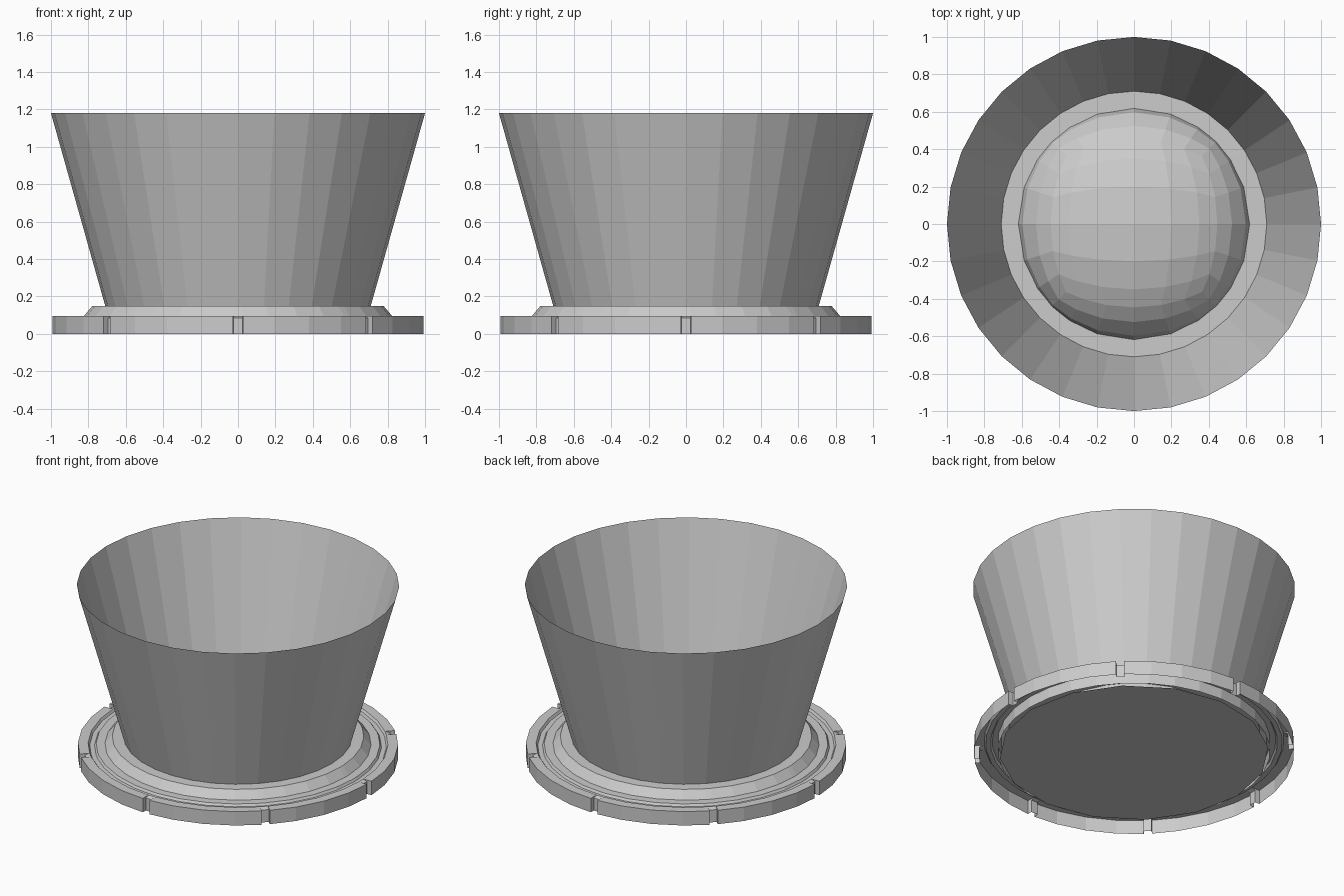
import bpy, bmesh
from math import cos, sin, radians, sqrt

if "Cube" in bpy.data.objects:
    bpy.data.objects.remove(bpy.data.objects["Cube"])


def make_object(name, bm):
    bmesh.ops.recalc_face_normals(bm, faces=bm.faces)
    mesh = bpy.data.meshes.new(name)
    bm.to_mesh(mesh)
    bm.free()
    obj = bpy.data.objects.new(name, mesh)
    bpy.context.collection.objects.link(obj)
    return obj


def revolve(name, stations):
    """Join a closed loop of (angle in degrees, profile) stations with quads."""
    bm = bmesh.new()
    rows = [[bm.verts.new((r * cos(radians(a)), r * sin(radians(a)), z)) for r, z in prof]
            for a, prof in stations]
    for row, nxt in zip(rows, rows[1:] + rows[:1]):
        for i in range(len(row) - 1):
            bm.faces.new((row[i], nxt[i], nxt[i + 1], row[i + 1]))
    bmesh.ops.remove_doubles(bm, verts=bm.verts, dist=1e-5)
    return make_object(name, bm)


SIDES = [i * 11.25 for i in range(32)]

# Open flared shade, a single thin wall
revolve("flared_shade", [(a, [(0.71, 0.15), (1.0, 1.18)]) for a in SIDES])

# Base shell: skirt, grooved flange, raised collar and inner lip
inner = [(0.93, 0.095), (0.92, 0.08), (0.89, 0.08), (0.88, 0.095),
         (0.825, 0.095), (0.78, 0.148), (0.61, 0.15), (0.605, 0.10)]
full = [(0.993, 0.0), (0.993, 0.095)] + inner
notch = [(0.96, 0.0), (0.96, 0.085)] + inner
stations = []
for a in SIDES:
    if a % 45 == 0:
        stations += [(a - 1.5, full), (a - 1.5, notch), (a + 1.5, notch), (a + 1.5, full)]
    else:
        stations.append((a, full))
revolve("base_shell", stations)

# Wall under the flange
revolve("under_wall", [(a, [(0.845, 0.02), (0.845, 0.095)]) for a in SIDES])

# Flat bottom plate
bm = bmesh.new()
bmesh.ops.create_circle(bm, cap_ends=True, segments=16, radius=0.835)
make_object("bottom_plate", bm).location.z = 0.01

# Domed lens made from a rounded cube, flattened and cut off below the lip
bm = bmesh.new()
bmesh.ops.create_cube(bm, size=2)
bmesh.ops.subdivide_edges(bm, edges=bm.edges, cuts=5, use_grid_fill=True)
for v in bm.verts:
    v.co = v.co.normalized()
    v.co.x *= 0.63
    v.co.y *= 0.63
    v.co.z = v.co.z * 0.35 + 0.11
bmesh.ops.bisect_plane(bm, geom=bm.verts[:] + bm.edges[:] + bm.faces[:],
                       plane_co=(0, 0, 0.10), plane_no=(0, 0, 1), clear_inner=True)
make_object("domed_lens", bm)
